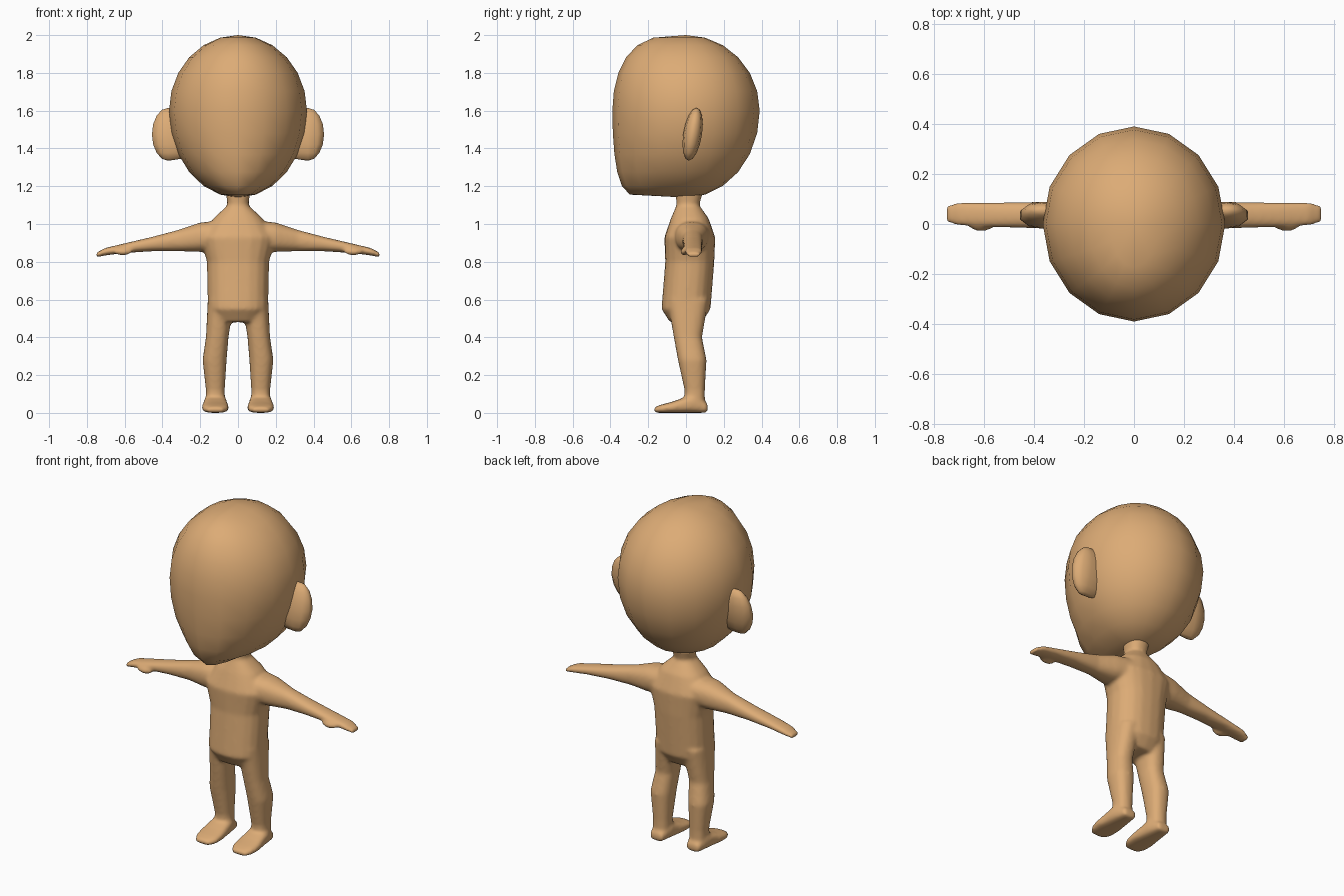
import bpy
import bmesh
import math
from mathutils import Vector

cube = bpy.data.objects.get("Cube")
if cube:
    bpy.data.objects.remove(cube)

skin = bpy.data.materials.new("warm_skin")
skin.use_nodes = True
skin.diffuse_color = (0.72, 0.41, 0.18, 1)
shader = skin.node_tree.nodes["Principled BSDF"]
shader.inputs["Base Color"].default_value = skin.diffuse_color


def ball(bm, segments, rings, shape):
    """Add a unit sphere and move each point by the given shape rule."""
    made = bmesh.ops.create_uvsphere(bm, u_segments=segments, v_segments=rings, radius=1)
    for vert in made["verts"]:
        vert.co = shape(vert.co.copy())


def loft(bm, stations, place, sides=20, squareness=0.85):
    """Skin rounded sections (distance, centre, radius, centre, radius) and cap them."""
    loops = []
    for along, u_mid, u_rad, v_mid, v_rad in stations:
        loop = []
        for i in range(sides):
            angle = math.tau * i / sides
            c, s = math.cos(angle), math.sin(angle)
            u = u_mid + u_rad * math.copysign(abs(c) ** squareness, c)
            v = v_mid + v_rad * math.copysign(abs(s) ** squareness, s)
            loop.append(bm.verts.new(place(along, u, v)))
        loops.append(loop)
    for lower, upper in zip(loops, loops[1:]):
        for i in range(sides):
            j = (i + 1) % sides
            bm.faces.new((lower[i], lower[j], upper[j], upper[i]))
    bm.faces.new(loops[0])
    bm.faces.new(loops[-1])


def finish(bm, name):
    bmesh.ops.recalc_face_normals(bm, faces=bm.faces)
    for face in bm.faces:
        face.smooth = True
    mesh = bpy.data.meshes.new(name)
    bm.to_mesh(mesh)
    bm.free()
    mesh.materials.append(skin)
    part = bpy.data.objects.new(name, mesh)
    bpy.context.collection.objects.link(part)
    return part


# Head: egg with a round back and a flattened face that keeps its depth to the chin
def head_shape(p):
    girth = math.hypot(p.x, p.y)
    fullness = 0.6 if p.z > 0 else 0.2
    if p.y < 0 and girth > 0.01:
        p.y *= girth ** (fullness - 1)
    height = 0.4 if p.z > 0 else 0.46
    return Vector((0.365 * p.x, 0.39 * p.y, 1.6 + height * p.z))


bm = bmesh.new()
ball(bm, 16, 12, head_shape)
finish(bm, "head")

# Ears: flat rounded discs, leaning back at the top and rooted in the head
for side, label in ((1, "left"), (-1, "right")):
    def ear_shape(p):
        reach = 0.09 if p.x > 0 else 0.2
        lean = 0.02 * p.z
        return Vector((side * (0.37 + reach * p.x), 0.035 + 0.05 * p.y + lean, 1.475 + 0.14 * p.z))

    bm = bmesh.new()
    ball(bm, 10, 8, ear_shape)
    finish(bm, label + "_ear")

# Neck and torso, from the top down: height, half width, depth centre, half depth
torso = [
    (1.2, 0.07, 0.02, 0.08),
    (1.1, 0.055, 0.01, 0.06),
    (1.03, 0.13, 0.02, 0.1),
    (0.93, 0.2, 0.02, 0.135),
    (0.8, 0.165, 0.02, 0.13),
    (0.55, 0.16, 0, 0.13),
    (0.48, 0.12, 0, 0.085),
]
# Leg from hip to ankle
leg = [
    (0.6, 0.09, 0.07, 0.01, 0.11),
    (0.4, 0.11, 0.06, 0.01, 0.075),
    (0.28, 0.124, 0.064, 0.033, 0.076),
    (0.12, 0.12, 0.05, 0.046, 0.054),
    (0.03, 0.12, 0.05, 0.045, 0.055),
]
# Foot from toe to heel: depth, half width, half height
foot = [
    (-0.17, 0.04, 0.015),
    (-0.13, 0.068, 0.022),
    (-0.07, 0.072, 0.03),
    (0.04, 0.06, 0.05),
    (0.115, 0.04, 0.025),
]
# Arm from shoulder to fingertips
arm = [
    (0.08, 0.03, 0.1, 0.94, 0.08),
    (0.2, 0.03, 0.085, 0.93, 0.078),
    (0.32, 0.035, 0.055, 0.912, 0.056),
    (0.46, 0.036, 0.052, 0.893, 0.038),
    (0.6, 0.037, 0.05, 0.872, 0.026),
    (0.7, 0.04, 0.048, 0.854, 0.02),
    (0.75, 0.04, 0.035, 0.836, 0.013),
]

bm = bmesh.new()
loft(bm, [(z, 0, wide, mid, deep) for z, wide, mid, deep in torso],
     lambda along, u, v: (u, v, along))
for side in (1, -1):
    loft(bm, leg, lambda along, u, v: (side * u, v, along))
    loft(bm, [(y, 0.12, wide, tall, tall) for y, wide, tall in foot],
         lambda along, u, v: (side * u, along, v), squareness=0.7)
    loft(bm, arm, lambda along, u, v: (side * along, u, v))
    # Thumb
    ball(bm, 12, 8, lambda p: Vector((side * (0.61 + 0.05 * p.x), 0.02 * p.y - 0.01, 0.853 + 0.02 * p.z)))
body = finish(bm, "body")

# Fuse the body parts into one soft skin
fuse = body.modifiers.new("fuse", "REMESH")
fuse.mode = "VOXEL"
fuse.voxel_size = 0.009
fuse.use_smooth_shade = True
soften = body.modifiers.new("soften", "SMOOTH")
soften.factor = 0.5
soften.iterations = 12
